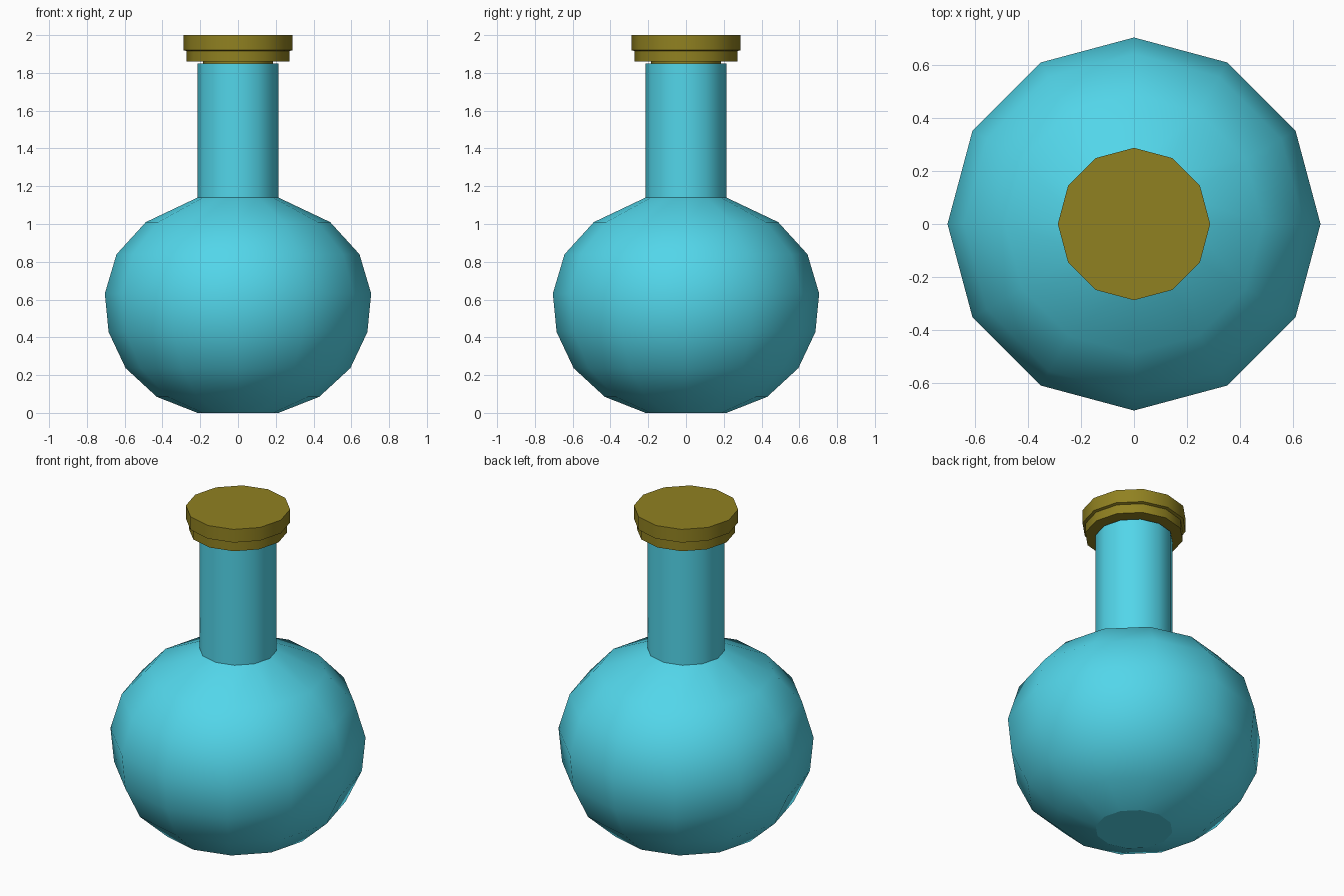
import bpy, bmesh, math

if "Cube" in bpy.data.objects:
    bpy.data.objects.remove(bpy.data.objects["Cube"])

SIDES = 12


def material(name, color):
    m = bpy.data.materials.new(name)
    m.diffuse_color = (*color, 1)
    m.use_nodes = True
    m.node_tree.nodes["Principled BSDF"].inputs["Base Color"].default_value = m.diffuse_color
    return m


def lathe(name, profile, mat, sharp_rings=()):
    """Revolve (radius, z) points around z, closing both ends with flat discs."""
    bm = bmesh.new()
    rings = []
    for r, z in profile:
        rings.append([bm.verts.new((r * math.cos(i * math.tau / SIDES),
                                    r * math.sin(i * math.tau / SIDES), z))
                      for i in range(SIDES)])
    for a, b in zip(rings, rings[1:]):
        for i in range(SIDES):
            j = (i + 1) % SIDES
            bm.faces.new((a[i], a[j], b[j], b[i]))
    bm.faces.new(rings[0][::-1])
    bm.faces.new(rings[-1])
    for k in sharp_rings:
        for i in range(SIDES):
            bm.edges.get((rings[k][i], rings[k][(i + 1) % SIDES])).smooth = False
    me = bpy.data.meshes.new(name)
    bm.to_mesh(me)
    bm.free()
    me.materials.append(mat)
    ob = bpy.data.objects.new(name, me)
    bpy.context.collection.objects.link(ob)
    bpy.ops.object.select_all(action='DESELECT')
    ob.select_set(True)
    bpy.context.view_layer.objects.active = ob
    bpy.ops.object.shade_smooth_by_angle(angle=math.radians(40), keep_sharp_edges=True)
    return ob


glass = material("blue_glass", (0.085, 0.67, 0.82))
cork = material("cork", (0.28, 0.22, 0.015))

# Round flask body with straight neck
lathe("flask", [(0.214, 0), (0.43, 0.085), (0.595, 0.237), (0.685, 0.428),
                (0.705, 0.632), (0.643, 0.84), (0.488, 1.01),
                (0.214, 1.14), (0.214, 1.85)], glass, sharp_rings=(0, 7))

# Stepped stopper with a plug resting in the neck
lathe("stopper", [(0.185, 1.84), (0.185, 1.86), (0.272, 1.86), (0.272, 1.915),
                  (0.288, 1.92), (0.288, 2.0)], cork)
